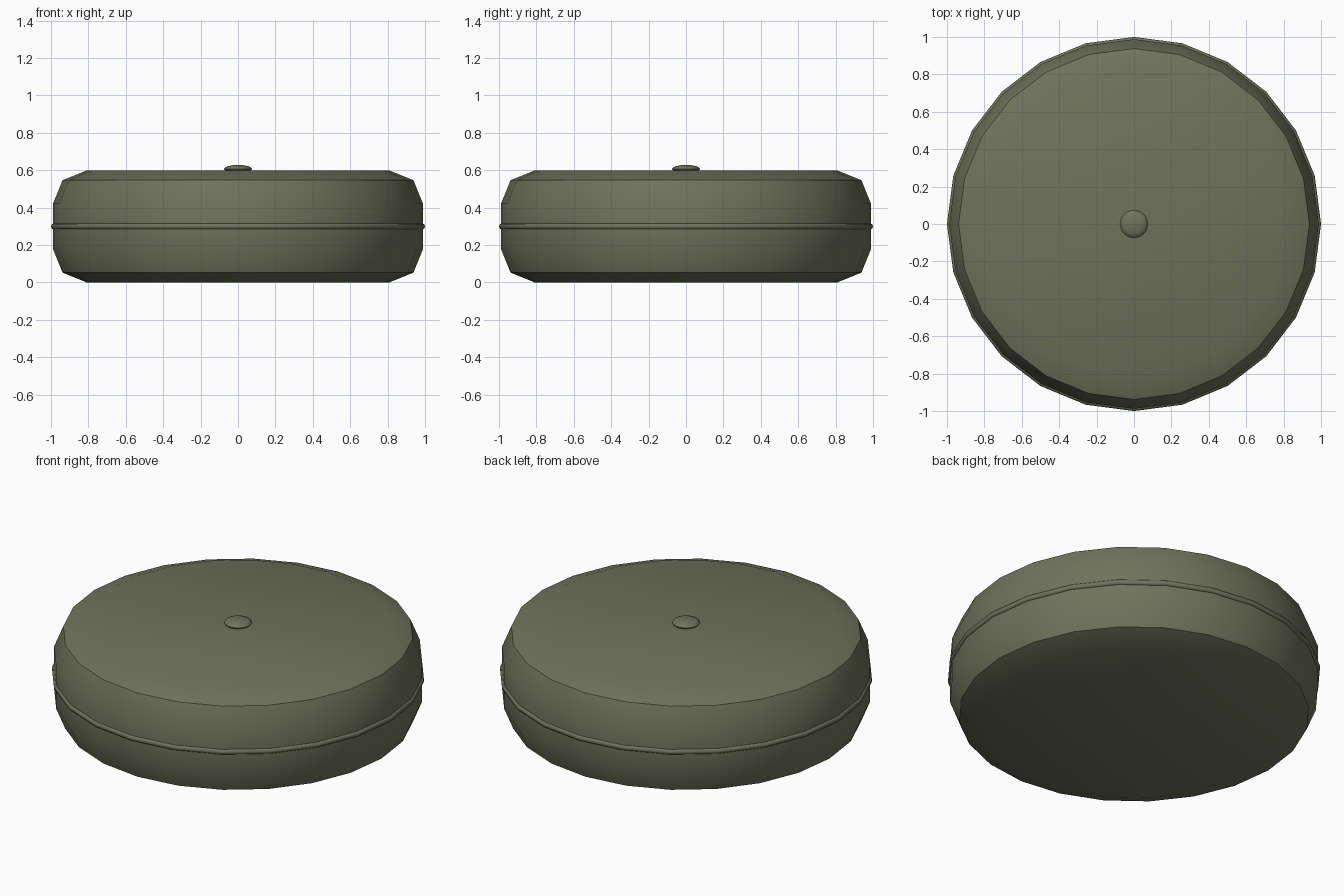
import bpy
import math

cube = bpy.data.objects.get("Cube")
if cube:
    bpy.data.objects.remove(cube, do_unlink=True)

olive = bpy.data.materials.new("olive_green")
olive.use_nodes = True
color = (0.16, 0.17, 0.105, 1)
olive.diffuse_color = color
olive.node_tree.nodes["Principled BSDF"].inputs["Base Color"].default_value = color


def finish(obj, name, angle=30):
    obj.name = name
    obj.data.materials.clear()
    obj.data.materials.append(olive)
    bpy.ops.object.select_all(action="DESELECT")
    obj.select_set(True)
    bpy.context.view_layer.objects.active = obj
    bpy.ops.object.shade_smooth_by_angle(angle=math.radians(angle))


def lathe(name, profile, sides):
    """Revolve (radius, height) points around z and cap both ends."""
    verts = [(r * math.cos(math.tau * i / sides), r * math.sin(math.tau * i / sides), z)
             for r, z in profile for i in range(sides)]
    faces = []
    for k in range(len(profile) - 1):
        for i in range(sides):
            a, b = k * sides + i, k * sides + (i + 1) % sides
            faces.append((a, b, b + sides, a + sides))
    faces.append(tuple(reversed(range(sides))))
    faces.append(tuple(range(len(verts) - sides, len(verts))))
    mesh = bpy.data.meshes.new(name)
    mesh.from_pydata(verts, [], faces)
    obj = bpy.data.objects.new(name, mesh)
    bpy.context.collection.objects.link(obj)
    finish(obj, name)


# Round drum body with rounded shoulders, mirrored about mid height
HEIGHT = 0.598
lower = [(0.81, 0), (0.938, 0.052), (0.988, 0.175)]
upper = [(r, HEIGHT - z) for r, z in reversed(lower)]
lathe("drum_body", lower + upper, 24)

# Thin seam ring around the middle
bpy.ops.mesh.primitive_torus_add(major_segments=24, minor_segments=8,
                                 major_radius=0.983, minor_radius=0.017,
                                 location=(0, 0, HEIGHT / 2))
finish(bpy.context.object, "seam_ring", 50)

# Flattened button on top
bpy.ops.mesh.primitive_uv_sphere_add(segments=12, ring_count=8, radius=1,
                                     location=(0, 0, 0.606))
button = bpy.context.object
button.scale = (0.075, 0.075, 0.022)
bpy.ops.object.transform_apply(location=False, rotation=False, scale=True)
finish(button, "top_button", 40)
